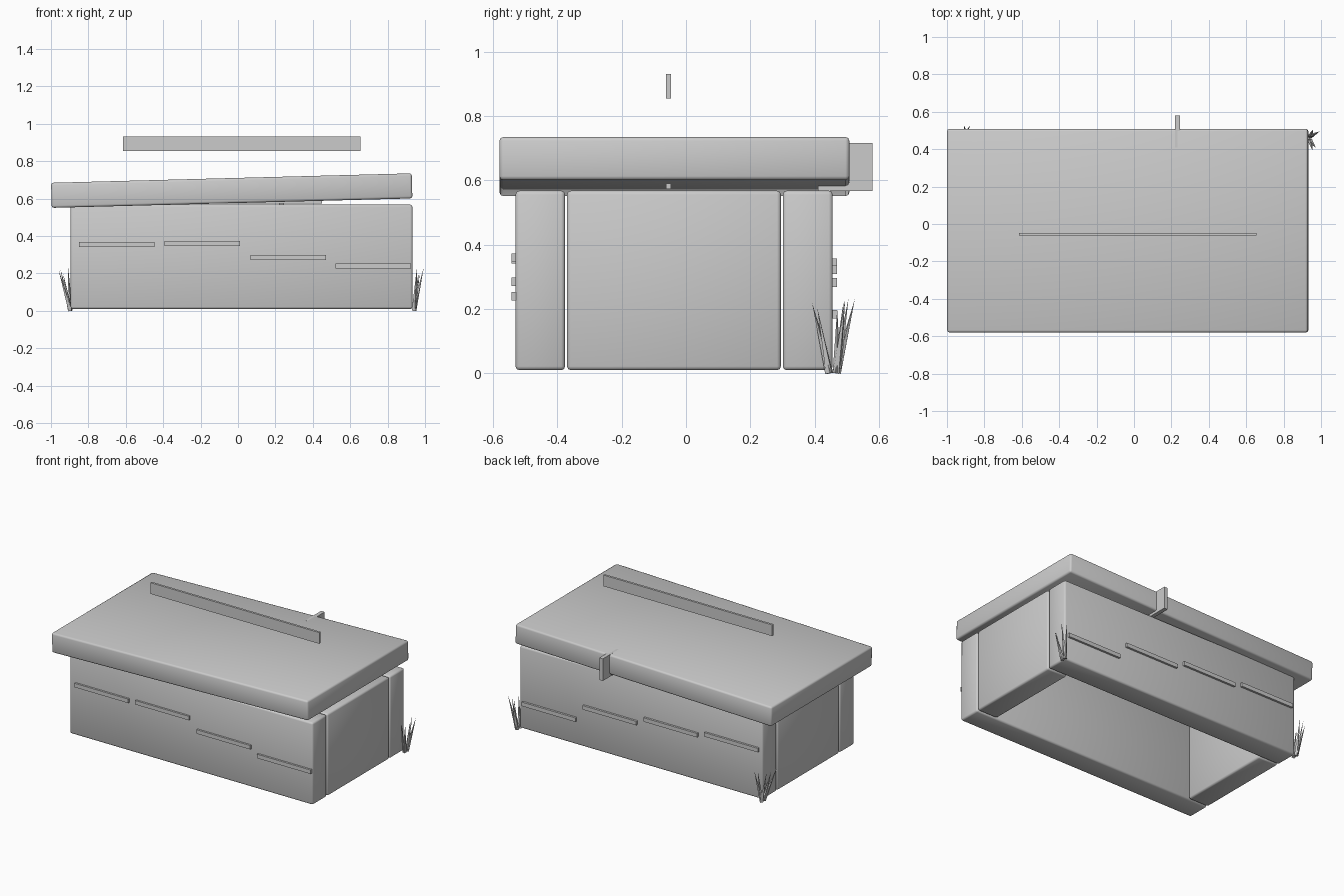
import bpy
import math
from mathutils import Vector

if "Cube" in bpy.data.objects:
    bpy.data.objects.remove(bpy.data.objects["Cube"])

stone = bpy.data.materials.new("grey stone")
stone.diffuse_color = (0.6, 0.6, 0.6, 1)
stone.use_nodes = True
stone.node_tree.nodes["Principled BSDF"].inputs["Base Color"].default_value = stone.diffuse_color


def box(name, x, y, z, bevel=0.0, tilt=0.0):
    """Box from (min, max) ranges, optionally tilted about y and bevelled."""
    lo, hi = zip(x, y, z)
    bpy.ops.mesh.primitive_cube_add(
        size=1, location=[(a + b) / 2 for a, b in zip(lo, hi)], rotation=(0, tilt, 0))
    ob = bpy.context.object
    ob.name = name
    ob.scale = [b - a for a, b in zip(lo, hi)]
    bpy.ops.object.transform_apply(location=False, rotation=False, scale=True)
    ob.data.materials.append(stone)
    if bevel:
        mod = ob.modifiers.new("soft_edges", 'BEVEL')
        mod.width = bevel
        mod.segments = 2
        bpy.ops.object.shade_smooth()
    return ob


def blade(name, base, tip):
    """Thin four-sided spike from base to tip."""
    base, tip = Vector(base), Vector(tip)
    axis = tip - base
    bpy.ops.mesh.primitive_cone_add(
        vertices=4, radius1=0.013, radius2=0, depth=axis.length,
        location=(base + tip) / 2, rotation=axis.to_track_quat('Z', 'Y').to_euler())
    ob = bpy.context.object
    ob.name = name
    ob.data.materials.append(stone)


# Four walls of the open-bottomed chest
L, R = -0.895, 0.933
Z = (0.01, 0.568)
box("front_wall", (L, R), (-0.53, -0.376), Z, 0.012)
box("back_wall", (L, R), (0.301, 0.456), Z, 0.012)
box("left_wall", (L, L + 0.15), (-0.37, 0.295), Z, 0.012)
box("right_wall", (R - 0.15, R), (-0.37, 0.295), Z, 0.012)

# Slab lid, resting slightly askew
box("lid", (-0.998, 0.931), (-0.58, 0.508), (0.576, 0.71), 0.012, -math.radians(1.5))

# Thin bars: one above the lid, one under it, one tab at the back edge
box("top_bar", (-0.615, 0.655), (-0.062, -0.047), (0.855, 0.931))
box("under_bar", (-0.4, 0.45), (-0.062, -0.047), (0.573, 0.64))
box("back_tab", (0.219, 0.246), (0.41, 0.58), (0.567, 0.717))

# Narrow courses on the long walls: (start x, bottom z)
for i, (x, z) in enumerate([(-0.85, 0.341), (-0.393, 0.346), (0.067, 0.271), (0.522, 0.226)]):
    box(f"front_course_{i}", (x, x + 0.404), (-0.543, -0.515), (z, z + 0.027))
for i, (x, z) in enumerate([(-0.87, 0.33), (-0.412, 0.309), (0.046, 0.269), (0.503, 0.17)]):
    box(f"back_course_{i}", (x, x + 0.404), (0.44, 0.47), (z, z + 0.027))

# Grass tufts at the two back corners
tufts = {
    "right_grass": ((0.942, 0.457, 0.002), [
        (0.993, 0.495, 0.232), (0.955, 0.392, 0.22), (0.972, 0.408, 0.205),
        (0.957, 0.505, 0.232), (0.965, 0.47, 0.2)]),
    "left_grass": ((-0.897, 0.457, 0.002), [
        (-0.96, 0.395, 0.222), (-0.908, 0.525, 0.232), (-0.88, 0.525, 0.232),
        (-0.935, 0.42, 0.2), (-0.95, 0.49, 0.225)]),
}
for name, (base, tips) in tufts.items():
    for i, tip in enumerate(tips):
        shift = Vector((0, 0.012 * math.copysign(1, tip[1] - base[1]), 0))
        blade(f"{name}_{i}", Vector(base) + shift, tip)
